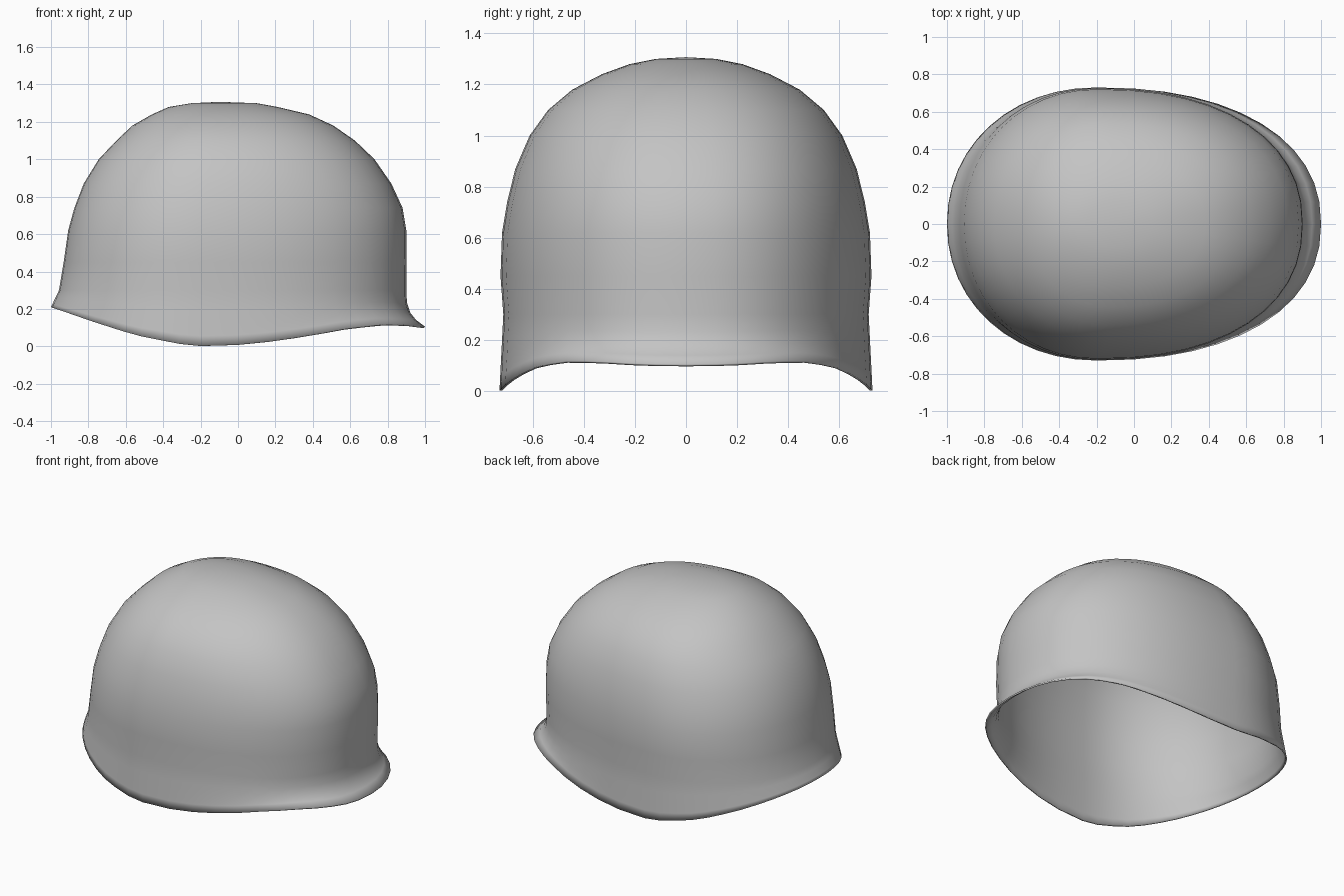
import bpy, bmesh, math

if "Cube" in bpy.data.objects:
    bpy.data.objects.remove(bpy.data.objects["Cube"])

SEG = 48

# Dome sections: height, rear x, brow x, half width
SECTIONS = [
    (0.30, -0.957, 0.900, 0.715), (0.45, -0.932, 0.902, 0.726),
    (0.62, -0.908, 0.900, 0.720), (0.74, -0.875, 0.880, 0.700),
    (0.87, -0.825, 0.820, 0.668), (1.00, -0.745, 0.730, 0.612),
    (1.10, -0.650, 0.625, 0.540), (1.18, -0.565, 0.510, 0.445),
    (1.24, -0.460, 0.380, 0.330), (1.28, -0.370, 0.210, 0.220),
    (1.30, -0.250, 0.100, 0.120),
]
# Lower edge height along the length
RIM = [(-1, .21), (-.77, .13), (-.55, .06), (-.27, .005), (-.15, 0), (0, .008),
       (.2, .028), (.4, .06), (.6, .098), (.8, .12), (.92, .115), (1, .105)]


def rim_z(x):
    for (x0, z0), (x1, z1) in zip(RIM, RIM[1:]):
        if x <= x1:
            return z0 + (z1 - z0) * max(0, x - x0) / (x1 - x0)
    return RIM[-1][1]


def outline(rear, front, width, z):
    """Egg-shaped section, blunter towards the front."""
    cx = -0.2 + 0.1 * max(0, (z - 0.6) / 0.7)
    pts = []
    for i in range(SEG):
        a = 2 * math.pi * i / SEG
        c, s = math.cos(a), math.sin(a)
        e = 2 / 2.25 if c > 0 else 2 / 2.08
        reach = front - cx if c > 0 else cx - rear
        pts.append((cx + math.copysign(abs(c) ** e, c) * reach,
                    math.copysign(abs(s) ** e, s) * width, z))
    return pts


# Flared rim blending up into the dome
rim = [(x, y, rim_z(x)) for x, y, _ in outline(-1, 1, 0.73, 0)]
base = outline(*SECTIONS[0][1:], SECTIONS[0][0])
rings = [rim]
for t in (0.18, 0.38, 0.65):
    ring = []
    for p, q in zip(rim, base):
        front = min(1, max(0, p[0] / 0.8))
        f = t + front * (1 - (1 - t) ** 3.2 - t)      # concave sweep at the brow
        ring.append((p[0] + (q[0] - p[0]) * f, p[1] + (q[1] - p[1]) * f,
                     p[2] + (q[2] - p[2]) * t))
    rings.append(ring)
rings += [outline(r, f, w, z) for z, r, f, w in SECTIONS]

# Helmet shell
bm = bmesh.new()
loops = [[bm.verts.new(p) for p in ring] for ring in rings]
for lo, hi in zip(loops, loops[1:]):
    for i in range(SEG):
        j = (i + 1) % SEG
        bm.faces.new((lo[i], lo[j], hi[j], hi[i]))
crown = bm.verts.new((-0.1, 0, 1.307))
for i in range(SEG):
    bm.faces.new((loops[-1][i], loops[-1][(i + 1) % SEG], crown))
mesh = bpy.data.meshes.new("helmet_shell")
bm.to_mesh(mesh)
bm.free()
shell = bpy.data.objects.new("helmet_shell", mesh)
bpy.context.collection.objects.link(shell)

grey = bpy.data.materials.new("plain grey")
grey.diffuse_color = (0.55, 0.55, 0.55, 1)
grey.use_nodes = True
grey.node_tree.nodes["Principled BSDF"].inputs["Base Color"].default_value = grey.diffuse_color
mesh.materials.append(grey)

# Thin wall, grown inwards
wall = shell.modifiers.new("wall", 'SOLIDIFY')
wall.thickness = 0.01
wall.offset = -1

bpy.context.view_layer.objects.active = shell
shell.select_set(True)
bpy.ops.object.shade_smooth_by_angle(angle=math.radians(40))
